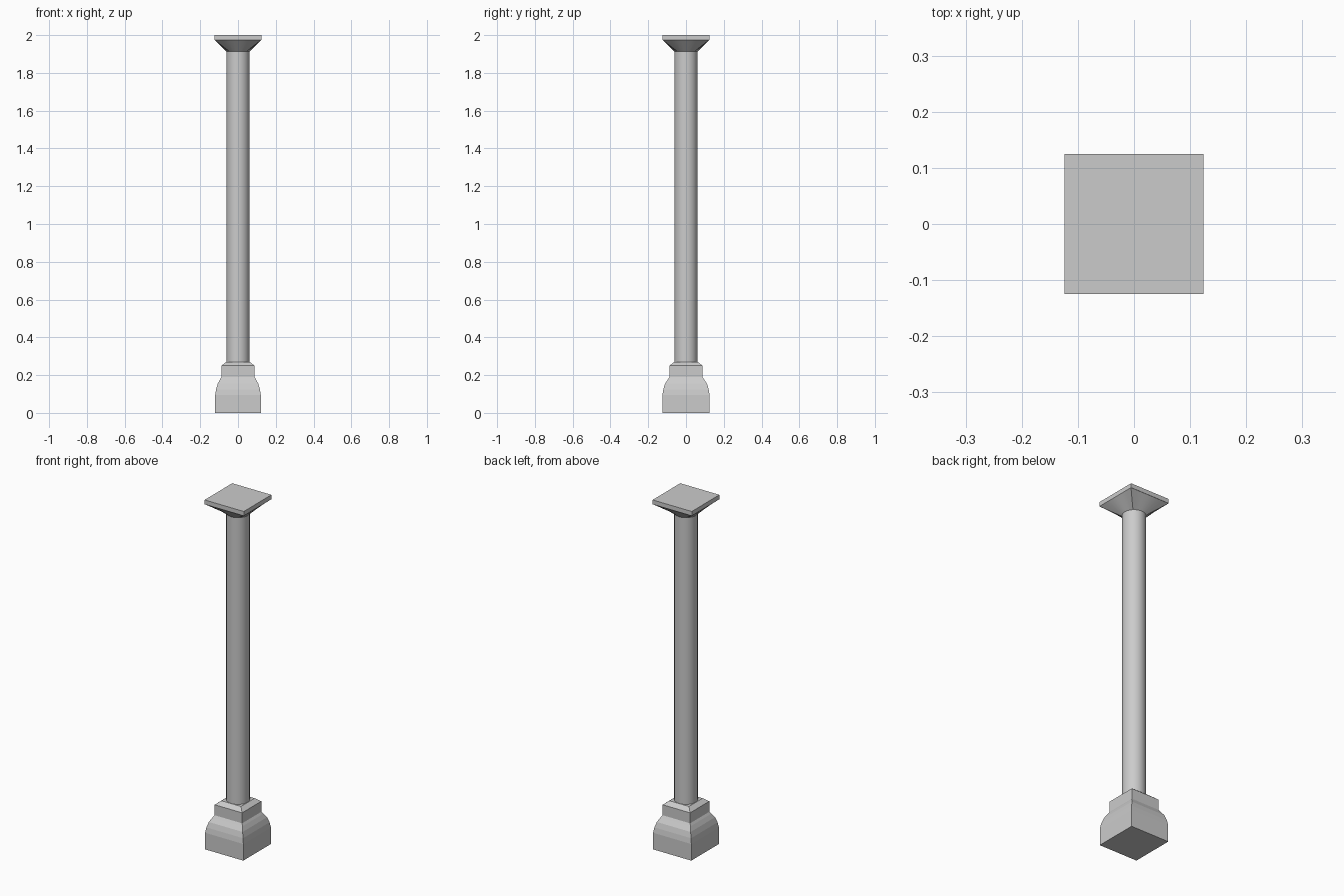
import bpy, bmesh, math

if "Cube" in bpy.data.objects:
    bpy.data.objects.remove(bpy.data.objects["Cube"])

stone = bpy.data.materials.new("grey stone")
stone.diffuse_color = (0.6, 0.6, 0.6, 1)
stone.use_nodes = True
stone.node_tree.nodes["Principled BSDF"].inputs["Base Color"].default_value = stone.diffuse_color


def square(hx, hy, z):
    return [(-hx, -hy, z), (hx, -hy, z), (hx, hy, z), (-hx, hy, z)]


def ring(n, r, z, squared=False):
    # circle, or the same rays pushed out to a square of half-width r
    pts = []
    for i in range(n):
        a = 2 * math.pi * i / n
        c, s = math.cos(a), math.sin(a)
        k = r / max(abs(c), abs(s)) if squared else r
        pts.append((c * k, s * k, z))
    return pts


def loft(name, rings, smooth_angle=None):
    bm = bmesh.new()
    loops = [[bm.verts.new(p) for p in r] for r in rings]
    n = len(loops[0])
    for lo, hi in zip(loops, loops[1:]):
        for i in range(n):
            j = (i + 1) % n
            bm.faces.new((lo[i], lo[j], hi[j], hi[i]))
    bm.faces.new(loops[0][::-1])
    bm.faces.new(loops[-1])
    me = bpy.data.meshes.new(name)
    bm.to_mesh(me)
    bm.free()
    me.materials.append(stone)
    ob = bpy.data.objects.new(name, me)
    bpy.context.collection.objects.link(ob)
    if smooth_angle:
        bpy.ops.object.select_all(action='DESELECT')
        ob.select_set(True)
        bpy.context.view_layer.objects.active = ob
        bpy.ops.object.shade_smooth_by_angle(angle=math.radians(smooth_angle))
    return ob


# Square base with rounded shoulder, neck block and chamfered top
profile = [(0.121, 0.0), (0.121, 0.055), (0.121, 0.095), (0.116, 0.125),
           (0.107, 0.155), (0.095, 0.178), (0.087, 0.19), (0.087, 0.25), (0.062, 0.27)]
loft("base", [square(h, h + 0.004 * (h > 0.1), z) for h, z in profile])

# Round shaft
loft("shaft", [ring(32, 0.061, 0.265), ring(32, 0.061, 1.918)], 40)

# Flared capital, from circle to square
loft("capital_flare", [ring(32, 0.061, 1.912), ring(32, 0.124, 1.975, True)], 30)

# Square top slab
loft("top_slab", [square(0.124, 0.125, 1.975), square(0.124, 0.125, 2.0)])
